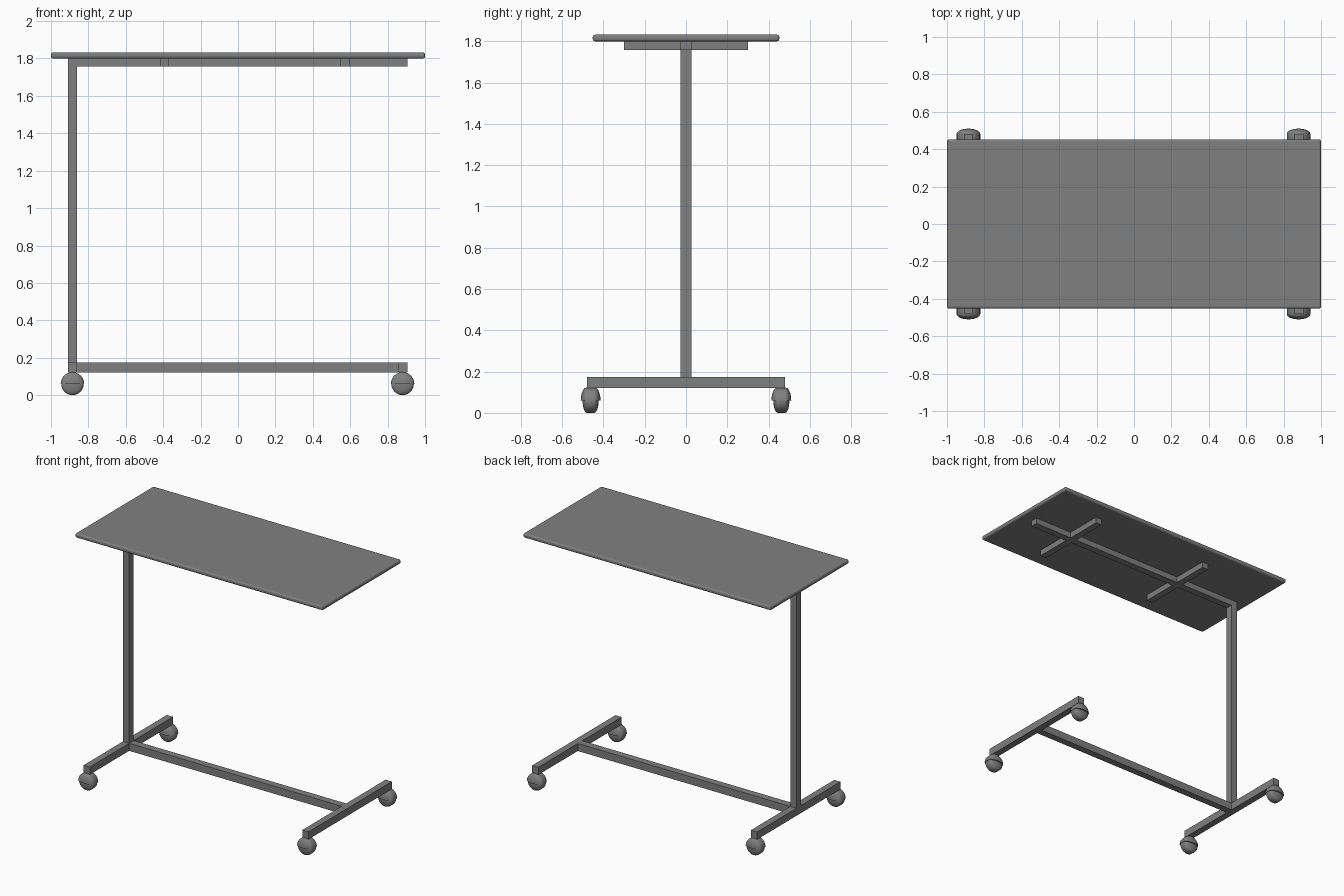
import bpy, bmesh, math
from mathutils import Vector

if "Cube" in bpy.data.objects:
    bpy.data.objects.remove(bpy.data.objects["Cube"], do_unlink=True)

grey = bpy.data.materials.new("mid_grey")
grey.use_nodes = True
colour = (0.216, 0.216, 0.216, 1)
grey.diffuse_color = colour
grey.node_tree.nodes["Principled BSDF"].inputs["Base Color"].default_value = colour


def add_object(name, bm):
    bmesh.ops.recalc_face_normals(bm, faces=bm.faces)
    mesh = bpy.data.meshes.new(name)
    bm.to_mesh(mesh)
    bm.free()
    mesh.materials.append(grey)
    obj = bpy.data.objects.new(name, mesh)
    bpy.context.collection.objects.link(obj)
    return obj


def box(name, low, high):
    low, high = Vector(low), Vector(high)
    bm = bmesh.new()
    bmesh.ops.create_cube(bm, size=1)
    for v in bm.verts:
        v.co = (low + high) / 2 + v.co * (high - low)
    return add_object(name, bm)


def lathe(name, profile, centre, start, sweep, steps):
    """Spin (radius, offset) points around the y axis through centre."""
    bm = bmesh.new()
    verts = [bm.verts.new((r * math.cos(start), y, r * math.sin(start))) for r, y in profile]
    edges = [bm.edges.new(pair) for pair in zip(verts, verts[1:])]
    bmesh.ops.spin(bm, geom=verts + edges, cent=(0, 0, 0), axis=(0, -1, 0),
                   angle=sweep, steps=steps)
    bmesh.ops.remove_doubles(bm, verts=bm.verts, dist=0.0001)
    if sweep < 6:
        bmesh.ops.holes_fill(bm, edges=[e for e in bm.edges if e.is_boundary])
    bmesh.ops.translate(bm, verts=bm.verts, vec=centre)
    obj = add_object(name, bm)
    bpy.ops.object.select_all(action="DESELECT")
    obj.select_set(True)
    bpy.context.view_layer.objects.active = obj
    bpy.ops.object.shade_smooth_by_angle(angle=math.radians(32))


def domed(radius, core, depth):
    """Profile of a flat rim with a rounded dome on both sides."""
    half = [(radius * math.cos(a), core + (depth - core) * math.sin(a))
            for a in (math.pi / 2 * i / 5 for i in range(6))]
    return [(r, -y) for r, y in reversed(half)] + half


# Table top with rounded edges
top = box("table_top", (-1, -0.452, 1.8), (1, 0.452, 1.832))
bevel = top.modifiers.new("rounded_edge", "BEVEL")
bevel.width, bevel.segments = 0.012, 3

# Frame: post, long beams, cross bars under the top
W = 0.026
box("post", (-0.91, -W, 0.175), (-0.86, W, 1.8))
box("top_beam", (-0.86, -W, 1.757), (0.905, W, 1.8))
box("base_beam", (-0.86, -W, 0.12), (0.855, W, 0.175))
for side, x in (("right", -0.393), ("left", 0.57)):
    box(f"{side}_cross_bar", (x - 0.025, -0.3, 1.757), (x + 0.025, 0.3, 1.8))

# Feet with a caster at each end
for side, x in (("right", -0.885), ("left", 0.88)):
    box(f"{side}_foot", (x - 0.025, -0.48, 0.12), (x + 0.025, 0.48, 0.175))
    for end, y in (("front", -0.462), ("back", 0.462)):
        centre = (x, y, 0.06)
        lathe(f"{end}_{side}_wheel", domed(0.06, 0.018, 0.039), centre, 0, 2 * math.pi, 24)
        lathe(f"{end}_{side}_wheel_hood", domed(0.063, 0.02, 0.048), centre, 0, math.pi, 12)
